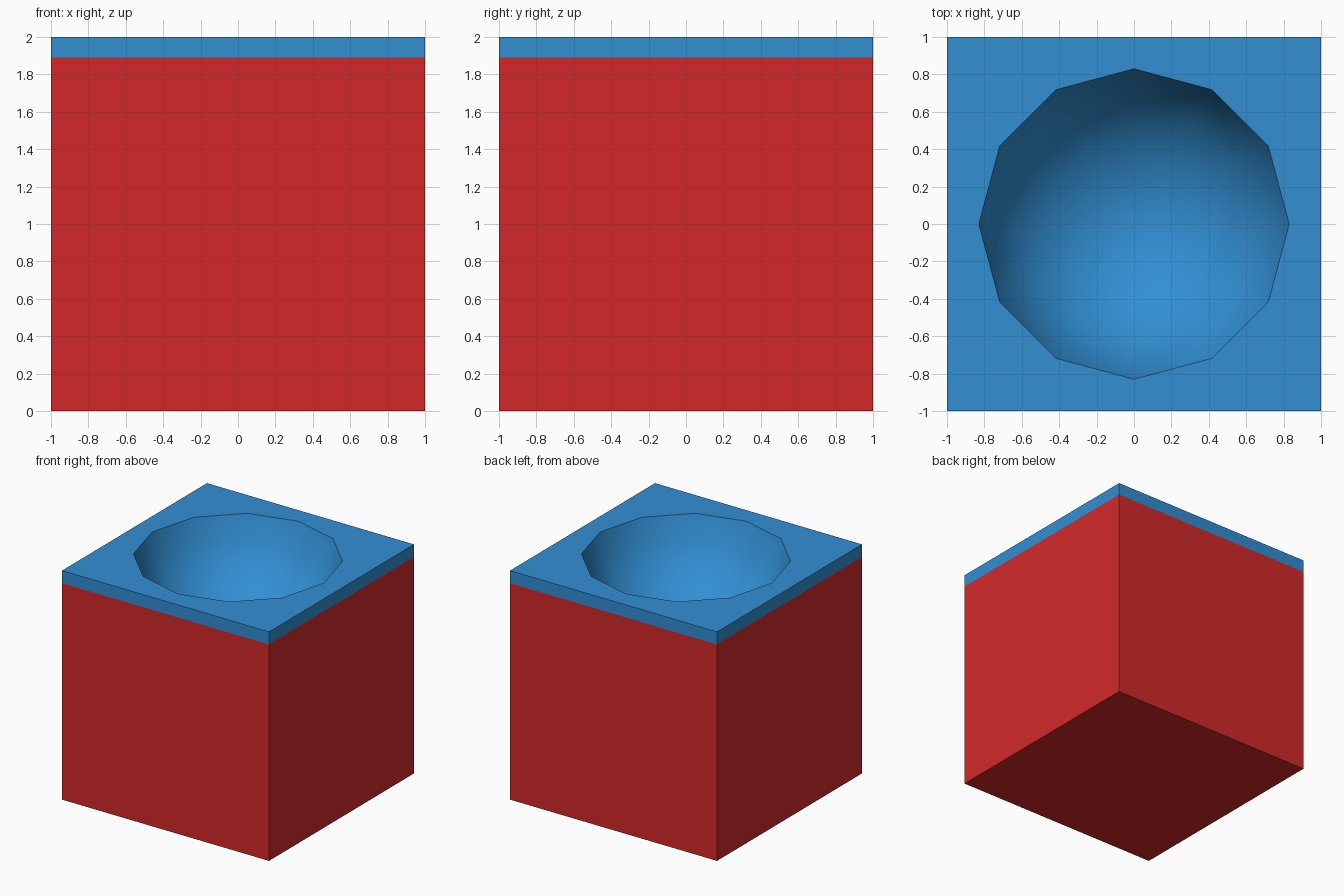
import bpy, bmesh, math

if "Cube" in bpy.data.objects:
    bpy.data.objects.remove(bpy.data.objects["Cube"])

SEAM, TOP, RADIUS, DEPTH = 1.89, 2.0, 0.83, 0.70
SIDES, STEPS = 12, 5
SPHERE = (RADIUS ** 2 + DEPTH ** 2) / (2 * DEPTH)  # radius of the sphere forming the bowl
CENTRE = TOP - DEPTH + SPHERE
RIM_ANGLE = math.acos((CENTRE - TOP) / SPHERE)


def material(name, colour):
    mat = bpy.data.materials.new(name)
    mat.diffuse_color = (*colour, 1)
    mat.use_nodes = True
    mat.node_tree.nodes["Principled BSDF"].inputs["Base Color"].default_value = mat.diffuse_color
    return mat


def finish(bm, name, mat):
    mesh = bpy.data.meshes.new(name)
    bm.to_mesh(mesh)
    bm.free()
    mesh.materials.append(mat)
    obj = bpy.data.objects.new(name, mesh)
    bpy.context.collection.objects.link(obj)
    return obj


def square(bm, z):
    return [bm.verts.new((x, y, z)) for x, y in ((1, 1), (-1, 1), (-1, -1), (1, -1))]


def walls(bm, upper, lower):
    for q in range(4):
        n = (q + 1) % 4
        bm.faces.new((upper[q], lower[q], lower[n], upper[n]))


red = material("red", (0.651, 0.022, 0.022))
blue = material("blue", (0.031, 0.275, 0.651))

# Red body: box left open under the blue top
bm = bmesh.new()
base = square(bm, 0)
walls(bm, square(bm, SEAM), base)
bm.faces.new(base[::-1])
finish(bm, "body", red)

# Blue top: thin border with a round bowl sunk into it
bm = bmesh.new()
corners = square(bm, TOP)
walls(bm, corners, square(bm, SEAM))
rings = []
for j in range(STEPS):
    a = RIM_ANGLE * (1 - j / STEPS)
    r, z = SPHERE * math.sin(a), CENTRE - SPHERE * math.cos(a)
    rings.append([bm.verts.new((r * math.cos(math.tau * i / SIDES),
                                r * math.sin(math.tau * i / SIDES), z))
                  for i in range(SIDES)])
rim = rings[0]

# Flat top surface around the rim
for q in range(4):
    for i in range(3 * q, 3 * q + 3):
        bm.faces.new((rim[i], corners[q], rim[(i + 1) % SIDES]))
    bm.faces.new((rim[(3 * q + 3) % SIDES], corners[q], corners[(q + 1) % 4]))

# Smooth bowl
bottom = bm.verts.new((0, 0, TOP - DEPTH))
for i in range(SIDES):
    n = (i + 1) % SIDES
    for up, low in zip(rings, rings[1:]):
        bm.faces.new((up[i], up[n], low[n], low[i])).smooth = True
    bm.faces.new((rings[-1][i], rings[-1][n], bottom)).smooth = True
    bm.edges.get((rim[i], rim[n])).smooth = False  # crisp rim
finish(bm, "bowl_top", blue)
